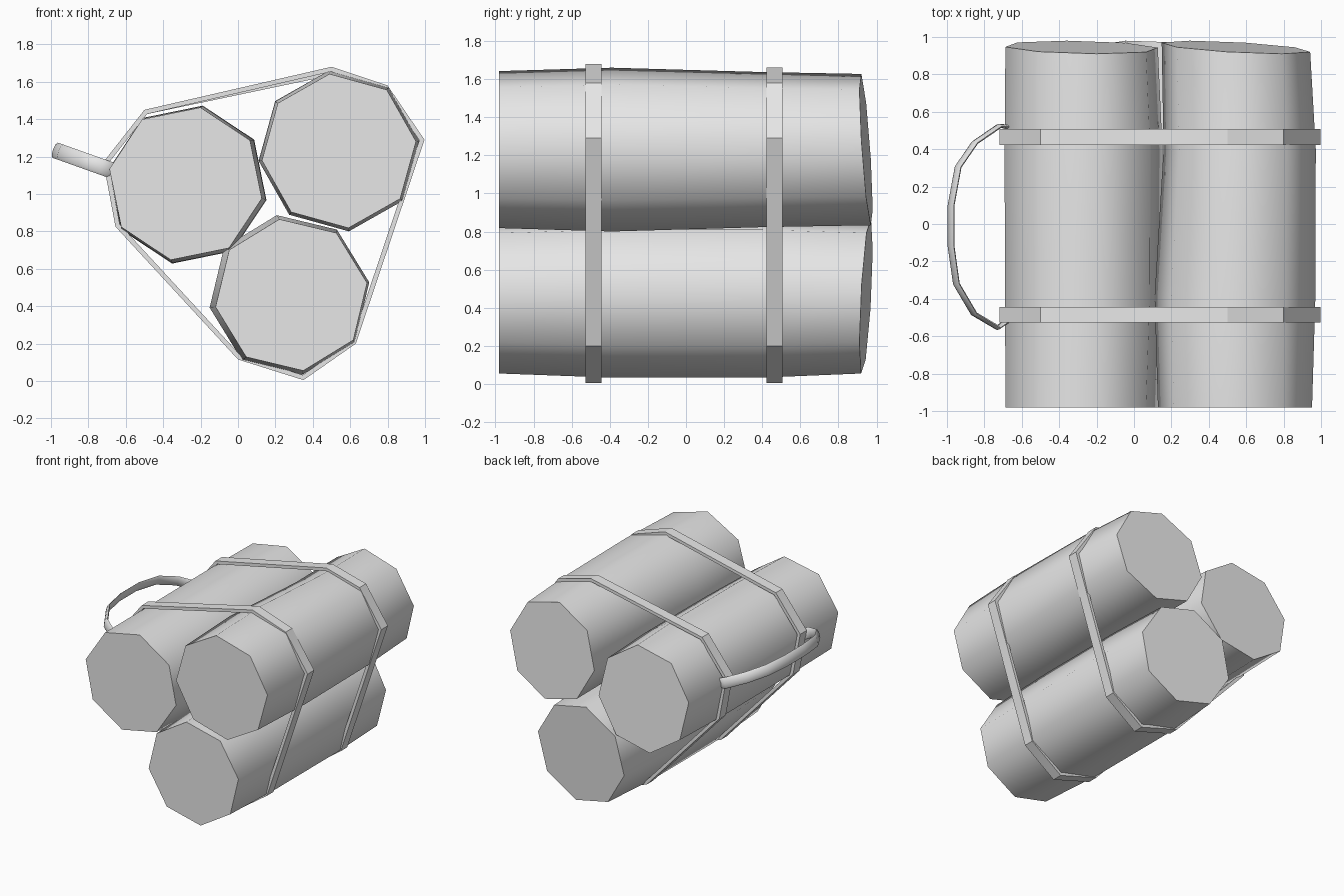
import bpy
import bmesh
from math import sin, cos, pi, radians
from mathutils import Vector

cube = bpy.data.objects.get("Cube")
if cube:
    bpy.data.objects.remove(cube, do_unlink=True)

# Single plain grey
grey = bpy.data.materials.new("light grey")
grey.use_nodes = True
colour = (0.8, 0.8, 0.8, 1)
grey.diffuse_color = colour
grey.node_tree.nodes["Principled BSDF"].inputs["Base Color"].default_value = colour


def make_object(name, bm):
    mesh = bpy.data.meshes.new(name)
    bm.to_mesh(mesh)
    bm.free()
    mesh.materials.append(grey)
    obj = bpy.data.objects.new(name, mesh)
    bpy.context.collection.objects.link(obj)
    return obj


def skin(name, rings, angle):
    """Skin a row of equal rings, close both ends and smooth the sides."""
    bm = bmesh.new()
    rows = [[bm.verts.new(p) for p in ring] for ring in rings]
    count = len(rows[0])
    for a, b in zip(rows, rows[1:]):
        for i in range(count):
            j = (i + 1) % count
            bm.faces.new((a[i], a[j], b[j], b[i]))
    bm.faces.new(rows[0])
    bm.faces.new(rows[-1])
    bmesh.ops.recalc_face_normals(bm, faces=bm.faces)
    obj = make_object(name, bm)
    bpy.ops.object.select_all(action="DESELECT")
    obj.select_set(True)
    bpy.context.view_layer.objects.active = obj
    bpy.ops.object.shade_smooth_by_angle(angle=radians(angle))
    return obj


# Logs: eight-sided, slightly bulging, with a slanted cut at the back
def make_log(name, centre, turn, radii, shifts, slant):
    lean = Vector(slant).normalized()
    rings = []
    for y, r, shift in zip((-0.98, -0.39, 0.4, 0.945), radii, shifts):
        ring = []
        for k in range(8):
            a = radians(turn + 45 * k)
            d = Vector((cos(a), sin(a)))
            cut = 0.035 * d.dot(lean) if y > 0.9 else 0
            ring.append((centre[0] + shift[0] + r * d.x, y + cut,
                         centre[1] + shift[1] + r * d.y))
        rings.append(ring)
    make_object_result = skin(name, rings, 60)
    return make_object_result


still = (0, 0)
make_log("left_hand_log", (0.54, 1.23), 7, (0.415, 0.433, 0.41, 0.4),
         (still, still, (0.025, 0), (0.005, 0)), (-0.27, -0.34))
make_log("right_hand_log", (-0.28, 1.055), 34, (0.415, 0.427, 0.43, 0.415),
         (still, (0.01, -0.005), (0.01, -0.005), still), (-0.1, -0.41))
make_log("bottom_log", (0.285, 0.46), 9, (0.41, 0.432, 0.432, 0.41),
         (still, (-0.01, 0), (-0.01, 0), still), (-0.33, 0.27))


# Straps: a band round the bundle, thickened inwards
def make_strap(name, y, peak):
    path = [(-0.5, 1.45), (0.5, peak), (0.8, 1.58), (0.997, 1.29), (0.63, 0.2),
            (0.35, 0.005), (0, 0.115), (-0.655, 0.825), (-0.72, 1.17)]
    bm = bmesh.new()
    front, back = [[bm.verts.new((x, y + s, z)) for x, z in path]
                   for s in (-0.042, 0.042)]
    for i in range(len(path)):
        j = (i + 1) % len(path)
        bm.faces.new((front[i], front[j], back[j], back[i]))
    obj = make_object(name, bm)
    mod = obj.modifiers.new("thickness", "SOLIDIFY")
    mod.thickness = 0.025
    mod.offset = -1
    mod.use_even_offset = True


make_strap("front_strap", -0.485, 1.68)
make_strap("back_strap", 0.465, 1.66)

# Handle: a flat oval section swept along a bow that leans outwards
outward = Vector((-0.942, 0, 0.336))
across = Vector((0.336, 0, 0.942))
root = Vector((-0.7, 0, 1.135))
bow = [(-0.02, 0.52), (0.02, 0.525), (0.16, 0.435), (0.255, 0.305),
       (0.295, 0.1), (0.295, -0.12), (0.265, -0.32), (0.165, -0.48),
       (0.03, -0.555), (-0.02, -0.52)]
points = [root + outward * d + Vector((0, y, 0)) for d, y in bow]
rings = []
for i, p in enumerate(points):
    along = points[min(i + 1, len(points) - 1)] - points[max(i - 1, 0)]
    normal = along.normalized().cross(across)
    rings.append([p + normal * 0.012 * cos(k * pi / 4)
                  + across * 0.043 * sin(k * pi / 4) for k in range(8)])
skin("carry_handle", rings, 70)
